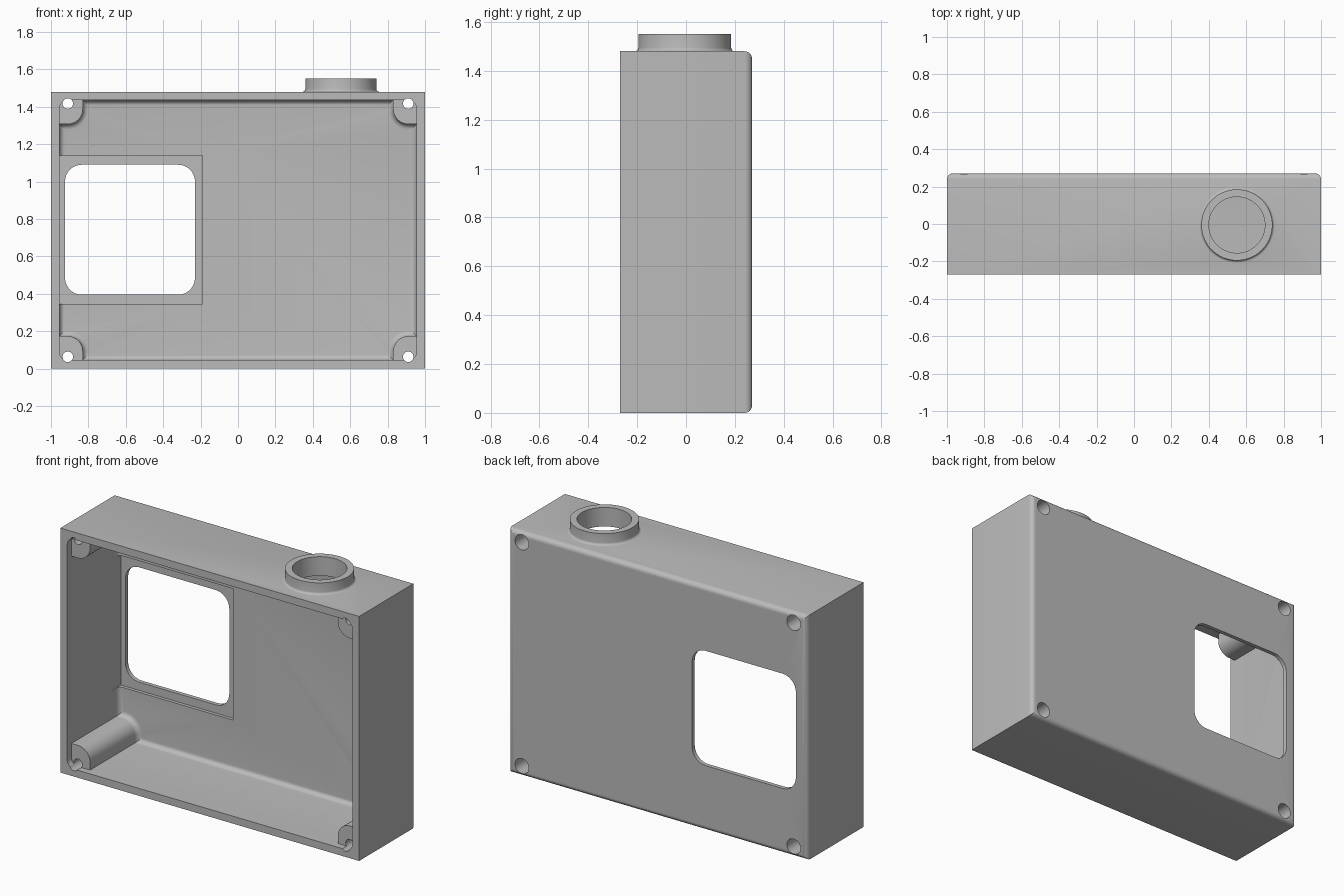
import bpy, bmesh, math
from mathutils import Matrix, Vector

if "Cube" in bpy.data.objects:
    bpy.data.objects.remove(bpy.data.objects["Cube"])

grey = bpy.data.materials.new("plain_grey")
grey.diffuse_color = (0.5, 0.5, 0.5, 1)
grey.use_nodes = True
grey.node_tree.nodes["Principled BSDF"].inputs["Base Color"].default_value = grey.diffuse_color

Z_MID = 0.74          # mid height of the box
HOLE_X, HOLE_DZ = 0.91, 0.677


def finish(bm, name):
    bmesh.ops.recalc_face_normals(bm, faces=bm.faces)
    me = bpy.data.meshes.new(name)
    bm.to_mesh(me)
    bm.free()
    me.materials.append(grey)
    ob = bpy.data.objects.new(name, me)
    bpy.context.collection.objects.link(ob)
    return ob


def arc(cx, cz, r, a0, a1, n=8):
    return [(cx + r * math.cos(math.radians(a0 + (a1 - a0) * i / n)),
             cz + r * math.sin(math.radians(a0 + (a1 - a0) * i / n))) for i in range(n + 1)]


def prism(name, pts, y0, y1, fillet=0.0, segs=6):
    """Extrude an (x, z) outline along y, optionally rounding the rear rim."""
    bm = bmesh.new()
    face = bm.faces.new([bm.verts.new((x, y0, z)) for x, z in pts])
    ext = bmesh.ops.extrude_face_region(bm, geom=[face])
    bmesh.ops.translate(bm, vec=(0, y1 - y0, 0),
                        verts=[v for v in ext["geom"] if isinstance(v, bmesh.types.BMVert)])
    if fillet:
        rim = [e for e in bm.edges if all(abs(v.co.y - y1) < 1e-5 for v in e.verts)]
        bmesh.ops.bevel(bm, geom=rim, offset=fillet, segments=segs, profile=0.5,
                        affect='EDGES', clamp_overlap=False)
    return finish(bm, name)


def rounded_rect(x0, x1, z0, z1, r):
    return (arc(x1 - r, z1 - r, r, 0, 90) + arc(x0 + r, z1 - r, r, 90, 180)
            + arc(x0 + r, z0 + r, r, 180, 270) + arc(x1 - r, z0 + r, r, 270, 360))


def rect(x0, x1, z0, z1):
    return [(x0, z0), (x1, z0), (x1, z1), (x0, z1)]


def lathe(name, profile, x, y, n=64):
    """Revolve a closed (radius, z) profile about a vertical axis."""
    bm = bmesh.new()
    rings = [[bm.verts.new((x + r * math.cos(2 * math.pi * i / n),
                            y + r * math.sin(2 * math.pi * i / n), z)) for i in range(n)]
             for r, z in profile]
    for a, b in zip(rings, rings[1:]):
        for i in range(n):
            j = (i + 1) % n
            bm.faces.new((a[i], a[j], b[j], b[i]))
    bm.faces.new(rings[0])
    bm.faces.new(rings[-1])
    return finish(bm, name)


def combine(target, tool, op='DIFFERENCE'):
    mod = target.modifiers.new(op.lower(), 'BOOLEAN')
    mod.operation, mod.object, mod.solver = op, tool, 'EXACT'
    dg = bpy.context.evaluated_depsgraph_get()
    me = bpy.data.meshes.new_from_object(target.evaluated_get(dg))
    target.modifiers.clear()
    target.data = me
    bpy.data.objects.remove(tool)


# Outer shell with a rounded rear rim
case = prism("case_shell", rect(-1, 1, 0, 1.48), -0.27, 0.27, 0.03)

# Round collar on top, flared slightly at its foot
flare = [(0.19 + 0.014 * (1 - math.sin(t)), 1.48 + 0.014 * (1 - math.cos(t)))
         for t in [math.pi / 2 * i / 4 for i in range(5)]]
collar = lathe("collar", [(0.204, 1.46)] + flare + [(0.19, 1.55)], 0.55, -0.005)
combine(case, collar, 'UNION')

# Main cavity: its outline steps round the four corner screw posts
quarter = [(0.955, 0.567)] + arc(0.91, 0.647, 0.08, 270, 180) + [(0.83, 0.695)]
outline = []
for sx, sz in ((1, 1), (-1, 1), (-1, -1), (1, -1)):
    pts = [(sx * x, Z_MID + sz * z) for x, z in quarter]
    outline += pts if sx * sz > 0 else pts[::-1]
combine(case, prism("cavity_cutter", outline, -0.23, 0.225, 0.03))

# Lid seat in front of the posts
combine(case, prism("lid_seat_cutter",
                    rounded_rect(-0.955, 0.955, 0.045, 1.435, 0.045), -0.3, -0.2299))

# Shallow recess and the window through the rear wall
combine(case, prism("recess_cutter", rect(-0.956, -0.19, 0.345, 1.14), 0.15, 0.245))
combine(case, prism("window_cutter", rounded_rect(-0.925, -0.23, 0.395, 1.09, 0.09), 0.1, 0.35))

# Bore through the collar and top wall
combine(case, lathe("bore_cutter", [(0.15, 1.3), (0.15, 1.6)], 0.55, -0.005))

# Screw holes with wide sockets at the rear
for sx in (-1, 1):
    for sz in (-1, 1):
        x, z = sx * HOLE_X, Z_MID + sz * HOLE_DZ
        combine(case, prism("screw_cutter", arc(x, z, 0.028, 0, 345, 23), -0.35, 0.35))
        combine(case, prism("socket_cutter", arc(x, z, 0.046, 0, 345, 23), 0.13, 0.35))

# Smooth the curved faces, keep corners crisp
bpy.context.view_layer.objects.active = case
case.select_set(True)
bpy.ops.object.shade_smooth_by_angle(angle=math.radians(30))
